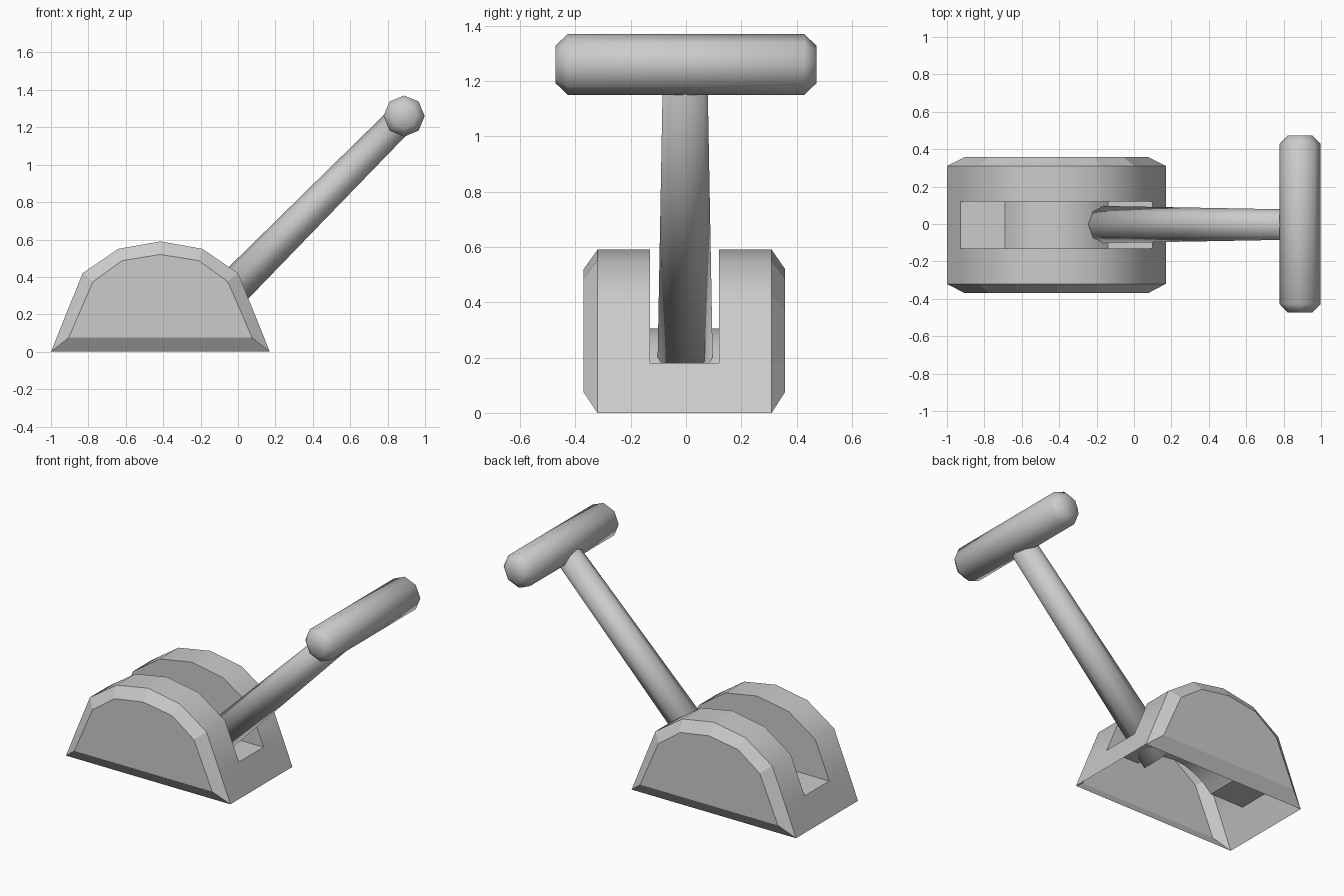
import bpy, bmesh, math
from mathutils import Vector

cube = bpy.data.objects.get("Cube")
if cube:
    bpy.data.objects.remove(cube, do_unlink=True)

grey = bpy.data.materials.new("plain_grey")
colour = (0.6, 0.6, 0.6, 1)
grey.diffuse_color = colour
grey.use_nodes = True
grey.node_tree.nodes["Principled BSDF"].inputs["Base Color"].default_value = colour


def finish(bm, name):
    bmesh.ops.remove_doubles(bm, verts=bm.verts, dist=0.0005)
    bmesh.ops.recalc_face_normals(bm, faces=bm.faces)
    mesh = bpy.data.meshes.new(name)
    bm.to_mesh(mesh)
    bm.free()
    mesh.materials.append(grey)
    obj = bpy.data.objects.new(name, mesh)
    bpy.context.collection.objects.link(obj)
    return obj


def face(bm, points, smooth=False):
    f = bm.faces.new([bm.verts.new(p) for p in points])
    f.smooth = smooth


def lathe(name, start, end, stations, sides=8):
    """Round bar along start-end; stations are (distance, radius)."""
    start, axis = Vector(start), (Vector(end) - Vector(start)).normalized()
    side = Vector((0, 1, 0)) if abs(axis.y) < 0.5 else Vector((1, 0, 0))
    other = axis.cross(side)
    bm = bmesh.new()
    rings = []
    for d, r in stations:
        angles = [2 * math.pi * i / sides for i in range(sides)]
        rings.append([bm.verts.new(start + axis * d + r * (side * math.cos(a) + other * math.sin(a)))
                      for a in angles])
    for a, b in zip(rings, rings[1:]):
        for i in range(sides):
            j = (i + 1) % sides
            bm.faces.new((a[i], a[j], b[j], b[i]))
    bm.faces.new(rings[0])
    bm.faces.new(rings[-1])
    for f in bm.faces:
        f.smooth = True
    return finish(bm, name)


# Housing profiles as (x, z), mirrored about the middle of the housing
MID = -0.415


def mirrored(half):
    return half + [(2 * MID - x, z) for x, z in reversed(half[:-1])]


FLOOR = 0.18
outer = mirrored([(0.17, 0), (0.098, FLOOR), (0.0, 0.42), (-0.19, 0.55), (MID, 0.59)])
inset = mirrored([(0.075, 0.075), (0.03, FLOOR), (-0.055, 0.375), (-0.21, 0.487), (MID, 0.52)])
Y_OUT, Y_RIM = (-0.37, 0.358), (-0.32, 0.31)
SLOT = (-0.13, 0.12)

# Slot floor: two flat ledges joined by a shallow arch
HALF, RISE = 0.275, 0.125
radius = (HALF ** 2 + RISE ** 2) / (2 * RISE)
spread = math.asin(HALF / radius)
arch = []
for i in range(9):
    a = spread * (1 - i / 4)
    arch.append((MID + radius * math.sin(a), FLOOR + RISE - radius * (1 - math.cos(a))))
floor = [outer[1]] + arch + [outer[-2]]

bm = bmesh.new()


def strip(path, y0, y1, smooth=True):
    for (xa, za), (xb, zb) in zip(path, path[1:]):
        face(bm, [(xa, y0, za), (xb, y0, zb), (xb, y1, zb), (xa, y1, za)], smooth)


# Curved shell on both sides of the slot, and the end walls under it
strip(outer, Y_RIM[0], SLOT[0])
strip(outer, SLOT[1], Y_RIM[1])
strip(outer[:2], *SLOT)
strip(outer[-2:], *SLOT)

# Slot floor and slot walls
strip(floor[:2], *SLOT, False)
strip(arch, *SLOT)
strip(floor[-2:], *SLOT, False)
for y in SLOT:
    face(bm, [(x, y, z) for x, z in outer[1:-1] + floor[-2:0:-1]])

# Chamfered side plates
for y_rim, y_out in zip(Y_RIM, Y_OUT):
    face(bm, [(x, y_out, z) for x, z in inset])
    for i in range(len(outer)):
        j = (i + 1) % len(outer)
        (xa, za), (xb, zb) = outer[i], outer[j]
        (xc, zc), (xd, zd) = inset[j], inset[i]
        face(bm, [(xa, y_rim, za), (xb, y_rim, zb), (xc, y_out, zc), (xd, y_out, zd)])
finish(bm, "housing")

# Tapered lever shaft, rising from the slot into the grip
foot, head = Vector((-0.19, -0.003, 0.175)), Vector((0.888, -0.003, 1.26))
lathe("lever_shaft", foot, head, [(0, 0.1), ((head - foot).length, 0.08)])

# Cross grip with chamfered ends
L = 0.945
grip = lathe("cross_grip", (0.888, -L / 2, 1.26), (0.888, L / 2, 1.26),
             [(0, 0.067), (0.045, 0.11), (L - 0.045, 0.11), (L, 0.067)])
